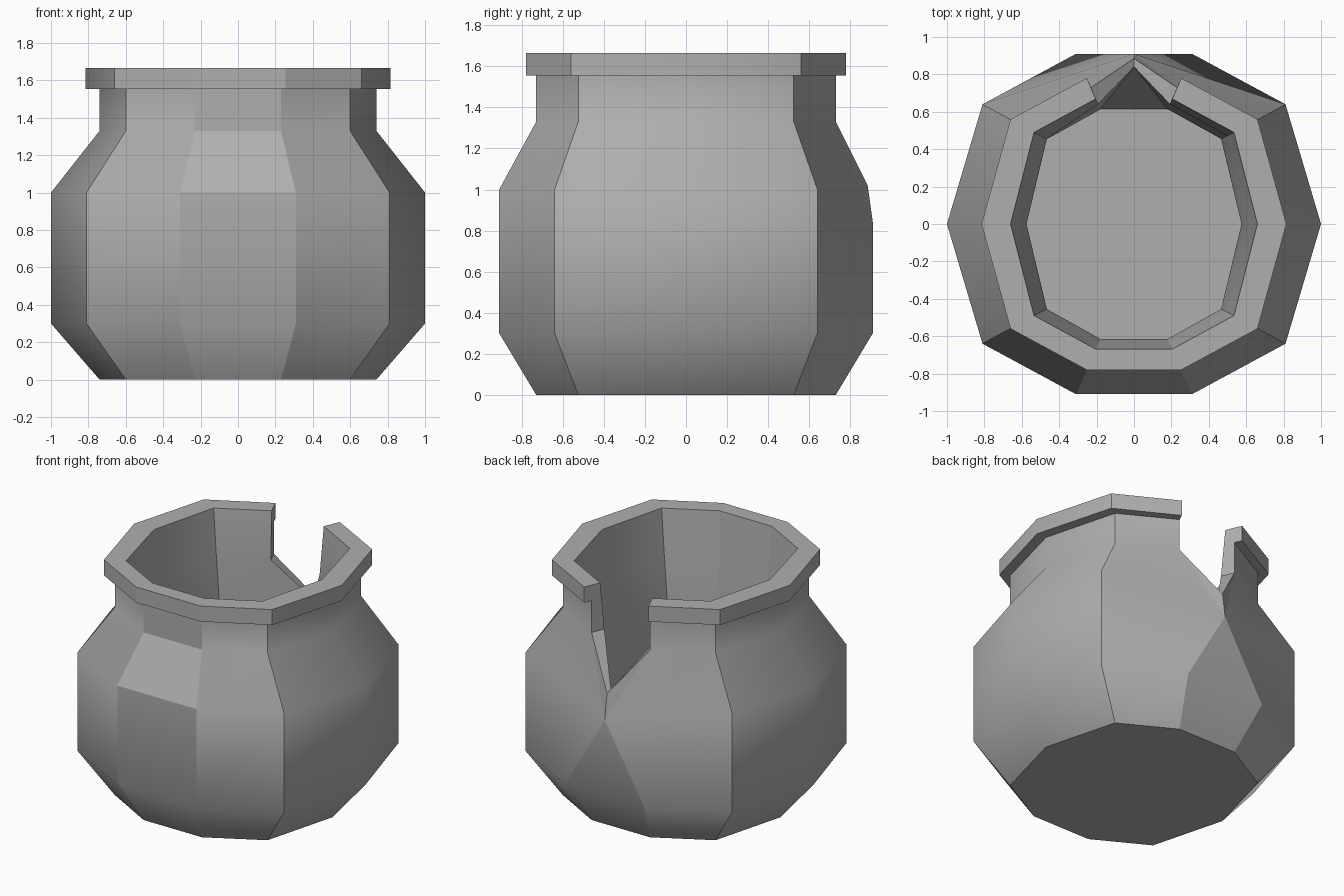
import bpy
import bmesh

cube = bpy.data.objects.get("Cube")
if cube:
    bpy.data.objects.remove(cube, do_unlink=True)

# One plain stone material
stone = bpy.data.materials.new("grey stone")
stone.use_nodes = True
colour = (0.43, 0.43, 0.43, 1)
stone.diffuse_color = colour
stone.node_tree.nodes["Principled BSDF"].inputs["Base Color"].default_value = colour

# Ten-sided outline, open at the back where the wall is broken
quarter = [(0.31, 0.91), (0.81, 0.64)]
right = quarter + [(1, 0)] + [(x, -y) for x, y in reversed(quarter)]
outline = [(-x, y) for x, y in right] + list(reversed(right))
SIDE_CORNERS = (2, 7)

# Profile from the base, over the rim and down the inside:
# x scale, y scale of the side corners, y scale of the end corners, height
profile = [
    (0.74, 0.82, 0.802, 0), (1, 1, 1, 0.3), (1, 1, 1, 1),
    (0.74, 0.82, 0.802, 1.33), (0.74, 0.82, 0.802, 1.555),
    (0.815, 0.875, 0.857, 1.555), (0.815, 0.875, 0.857, 1.665),
    (0.66, 0.765, 0.735, 1.665), (0.617, 0.738, 0.705, 1.33),
    (0.575, 0.711, 0.676, 1.03), (0.575, 0.711, 0.676, 0.3),
]
SHOULDER, BELLY, NECK, INNER_NECK, INNER_BELLY = 1, 2, 3, 8, 9

bm = bmesh.new()
rings = [[bm.verts.new((x * sx, y * (side if abs(x) > 0.5 else end), z))
          for x, y in outline]
         for sx, side, end, z in profile]


def face(*verts):
    """Make a face, dropping repeated corners."""
    return bm.faces.new(list(dict.fromkeys(verts)))


def join_back(ring, y, z):
    """Replace both ends of a ring with one point at the foot of the notch."""
    point = bm.verts.new((0, y, z))
    for end in (0, -1):
        bm.verts.remove(ring[end])
        ring[end] = point
    return point


outer_tip = join_back(rings[BELLY], 0.91, 0.84)
inner_tip = join_back(rings[INNER_BELLY], 0.84, 1.03)
lip_tip = bm.verts.new((0, 0.885, 1.02))

# Walls
for low, high in zip(rings, rings[1:]):
    for i in range(len(outline) - 1):
        face(low[i], low[i + 1], high[i + 1], high[i])

# Base, inside floor and the remaining wall below the notch
face(*rings[0])
face(*rings[-1])
face(rings[0][-1], rings[0][0], rings[SHOULDER][0], rings[SHOULDER][-1])
face(rings[SHOULDER][-1], rings[SHOULDER][0], outer_tip)
face(rings[-1][-1], rings[-1][0], inner_tip)

# Broken edges of the notch
for end in (0, -1):
    edge = [ring[end] for ring in rings]
    face(*edge[NECK:INNER_NECK + 1])
    face(edge[NECK], edge[INNER_NECK], inner_tip, lip_tip)
    face(edge[NECK], lip_tip, outer_tip)

bmesh.ops.recalc_face_normals(bm, faces=bm.faces)

# Each panel is rounded up its height and around the left and right corners
for f in bm.faces:
    f.smooth = True
for e in bm.edges:
    e.smooth = False
for level in (SHOULDER, BELLY, NECK, INNER_NECK, INNER_BELLY):
    ring = rings[level]
    for a, b in zip(ring, ring[1:] + ring[:1]):
        soft = bm.edges.get((a, b)) if a != b else None
        if soft:
            soft.smooth = True
for low, high in zip(rings, rings[1:]):
    for i in SIDE_CORNERS:
        bm.edges.get((low[i], high[i])).smooth = True

# The front panel keeps a crisp facet above the belly
front = len(outline) // 2 - 1
for level in (BELLY, NECK):
    ring = rings[level]
    bm.edges.get((ring[front], ring[front + 1])).smooth = False

mesh = bpy.data.meshes.new("broken_pot")
bm.to_mesh(mesh)
bm.free()
mesh.materials.append(stone)
pot = bpy.data.objects.new("broken_pot", mesh)
bpy.context.collection.objects.link(pot)
